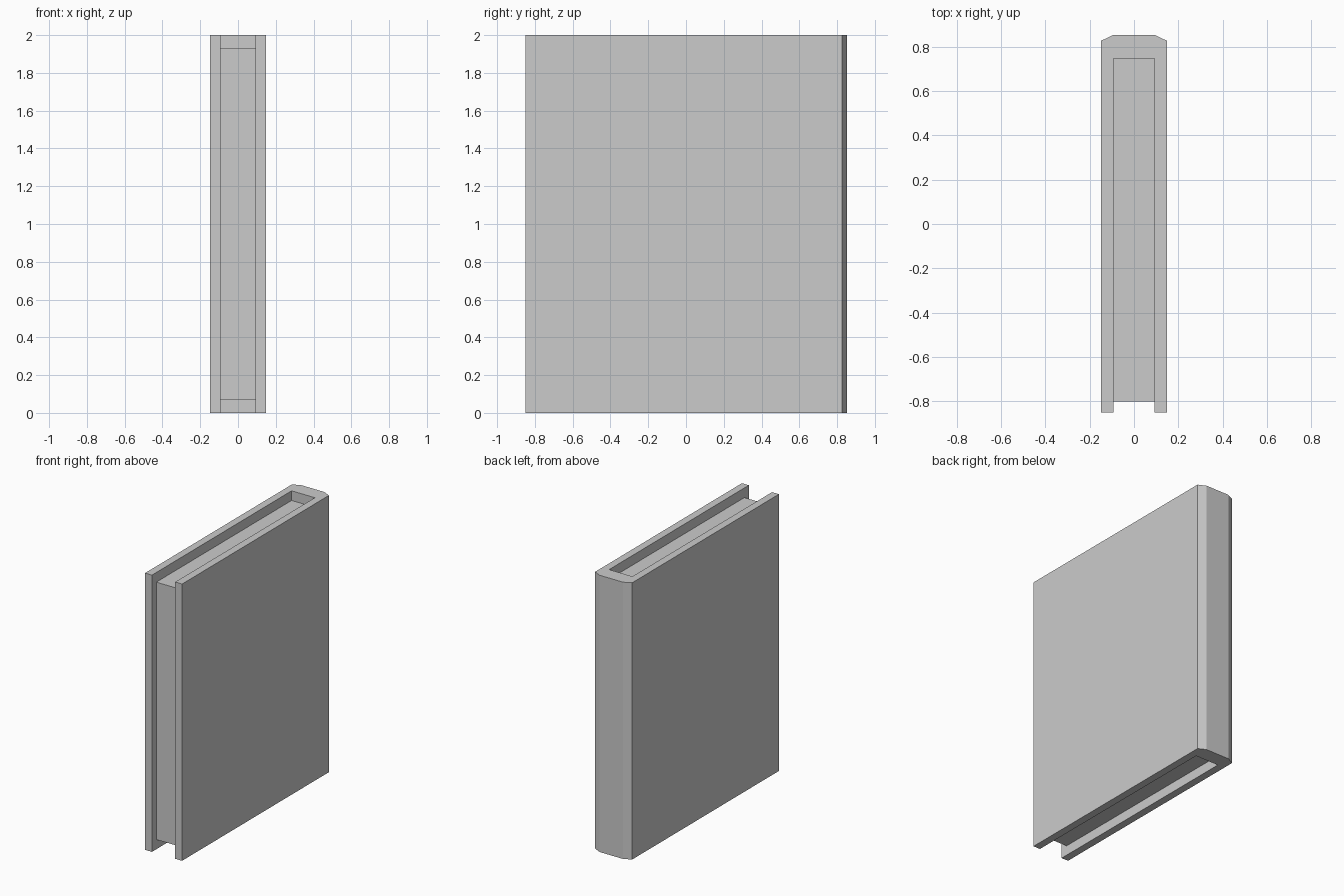
import bpy
import bmesh

cube = bpy.data.objects.get("Cube")
if cube:
    bpy.data.objects.remove(cube, do_unlink=True)

grey = bpy.data.materials.new("plain_grey")
grey.use_nodes = True
colour = (0.6, 0.6, 0.6, 1)
grey.diffuse_color = colour
grey.node_tree.nodes["Principled BSDF"].inputs["Base Color"].default_value = colour


def extrude_profile(name, points, bottom, top):
    """Extrude a flat outline (x, y) from bottom to top."""
    bm = bmesh.new()
    face = bm.faces.new([bm.verts.new((x, y, bottom)) for x, y in points])
    extruded = bmesh.ops.extrude_face_region(bm, geom=[face], use_keep_orig=True)
    verts = [v for v in extruded["geom"] if isinstance(v, bmesh.types.BMVert)]
    bmesh.ops.translate(bm, verts=verts, vec=(0, 0, top - bottom))
    bmesh.ops.recalc_face_normals(bm, faces=bm.faces)
    mesh = bpy.data.meshes.new(name)
    bm.to_mesh(mesh)
    bm.free()
    mesh.materials.append(grey)
    obj = bpy.data.objects.new(name, mesh)
    bpy.context.collection.objects.link(obj)
    return obj


outer, inner = 0.148, 0.093
front, spine_inside, back = -0.85, 0.745, 0.853

# Cover: two boards joined by a spine with chamfered corners
half = [(inner, spine_inside), (inner, front), (outer, front),
        (outer, 0.826), (inner, back)]
mirrored = [(-x, y) for x, y in reversed(half)]
extrude_profile("cover", half + mirrored, 0, 2)

# Page block: set back from the top, bottom and front of the cover
pages = [(-inner, -0.8), (inner, -0.8), (inner, spine_inside), (-inner, spine_inside)]
extrude_profile("pages", pages, 0.07, 1.93)
